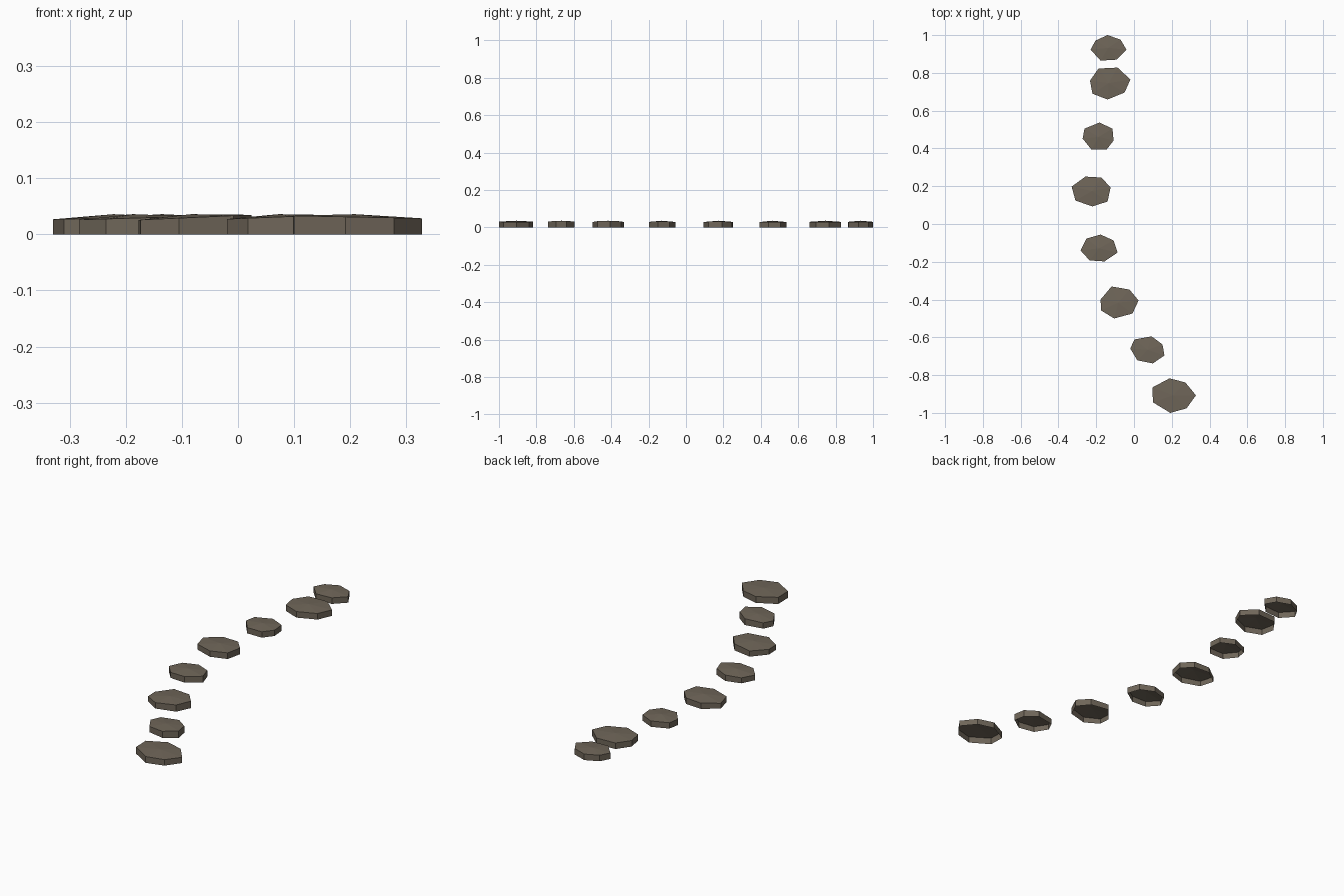
import bpy, bmesh

if "Cube" in bpy.data.objects:
    bpy.data.objects.remove(bpy.data.objects["Cube"])

stone = bpy.data.materials.new("weathered stone")
stone.diffuse_color = (0.16, 0.133, 0.1, 1)
stone.use_nodes = True
stone.node_tree.nodes["Principled BSDF"].inputs["Base Color"].default_value = stone.diffuse_color

# Seven-sided outlines (x, y in thousandths), centre height, rim height, rim tilt along x
STONES = [
    ([(-230, 923), (-204, 971), (-140, 1000), (-71, 976), (-40, 923), (-93, 870), (-177, 865)], 0.030, 0.0),
    ([(-233, 759), (-188, 823), (-87, 828), (-19, 765), (-50, 696), (-140, 659), (-220, 690)], 0.030, 0.0),
    ([(-272, 452), (-262, 505), (-183, 537), (-114, 505), (-108, 442), (-145, 394), (-225, 394)], 0.029, 0.0),
    ([(-330, 198), (-257, 251), (-172, 246), (-124, 193), (-140, 119), (-220, 93), (-310, 124)], 0.029, 0.02),
    ([(-283, -140), (-251, -77), (-177, -56), (-108, -87), (-87, -151), (-156, -198), (-235, -193)], 0.029, 0.03),
    ([(-177, -400), (-119, -331), (-24, -347), (24, -405), (-8, -474), (-105, -500), (-174, -458)], 0.030, 0.045),
    ([(-20, -659), (3, -611), (93, -595), (151, -638), (161, -696), (100, -738), (18, -722)], 0.031, 0.04),
    ([(98, -865), (188, -817), (272, -839), (328, -907), (278, -976), (192, -1000), (100, -944)], 0.031, -0.02),
]


def stepping_stone(index, outline, rim, tilt):
    """Upright walls with a slightly domed fan on top, open underneath."""
    pts = [(x / 1000, y / 1000) for x, y in outline]
    n = len(pts)
    cx = sum(p[0] for p in pts) / n
    cy = sum(p[1] for p in pts) / n
    bm = bmesh.new()
    low = [bm.verts.new((x, y, 0)) for x, y in pts]
    high = [bm.verts.new((x, y, rim + tilt * (x - cx))) for x, y in pts]
    peak = bm.verts.new((cx, cy, 0.036))
    for i in range(n):
        j = (i + 1) % n
        # outlines run clockwise, so this order faces outward and upward
        bm.faces.new((low[j], low[i], high[i], high[j]))
        bm.faces.new((high[j], high[i], peak))
    mesh = bpy.data.meshes.new(f"stepping_stone_{index}")
    bm.to_mesh(mesh)
    bm.free()
    mesh.materials.append(stone)
    bpy.context.collection.objects.link(bpy.data.objects.new(mesh.name, mesh))


# Winding path of stones, back to front
for number, (outline, rim, tilt) in enumerate(STONES, 1):
    stepping_stone(number, outline, rim, tilt)
